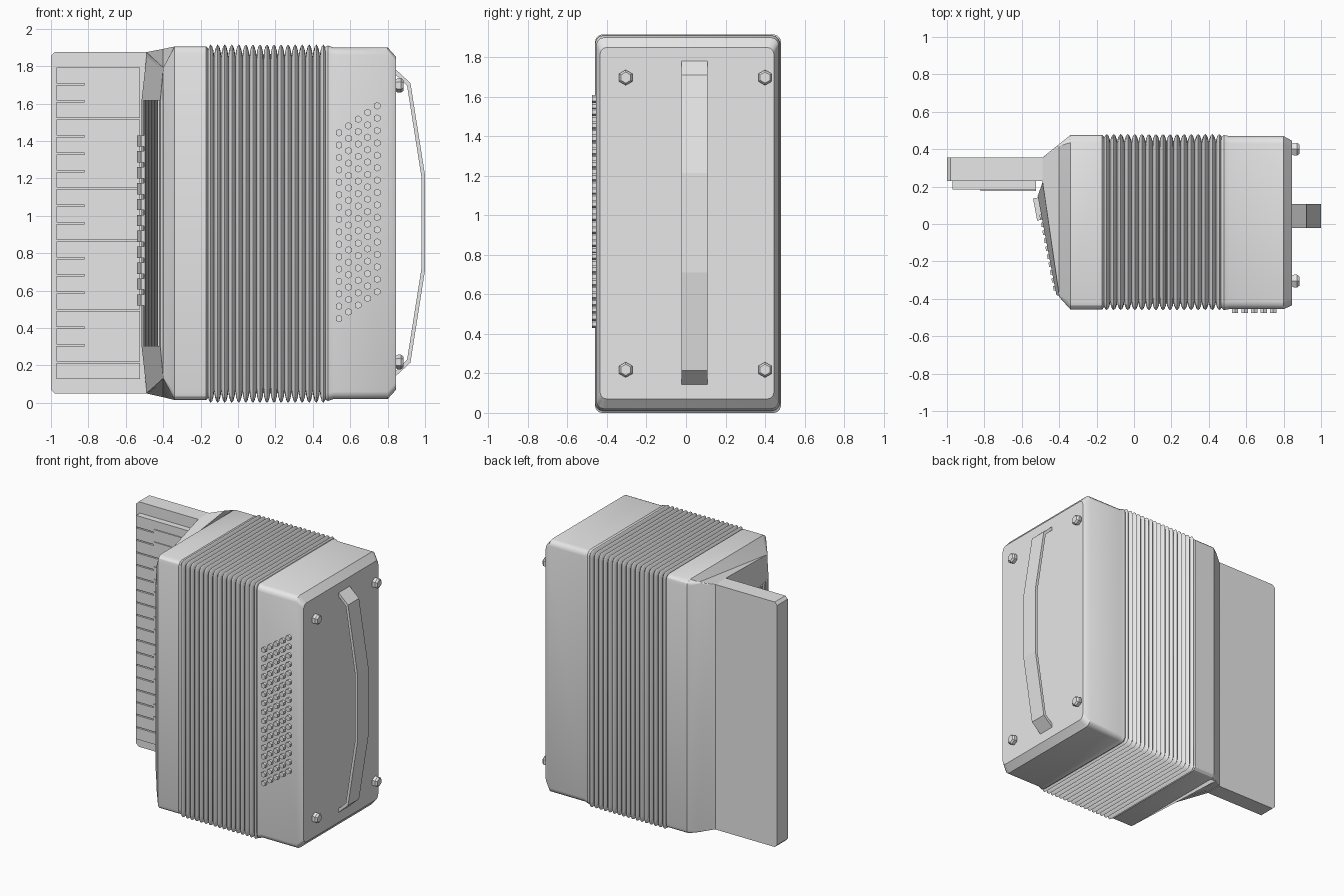
import bpy, bmesh, math
from mathutils import Matrix, Vector

cube = bpy.data.objects.get("Cube")
if cube:
    bpy.data.objects.remove(cube, do_unlink=True)

GREY = (0.8, 0.8, 0.8, 1.0)
mat = bpy.data.materials.new("plain grey")
mat.use_nodes = True
mat.diffuse_color = GREY
mat.node_tree.nodes["Principled BSDF"].inputs["Base Color"].default_value = GREY


def finish(bm, name, smooth=0):
    bmesh.ops.recalc_face_normals(bm, faces=bm.faces)
    mesh = bpy.data.meshes.new(name)
    bm.to_mesh(mesh)
    bm.free()
    mesh.materials.append(mat)
    obj = bpy.data.objects.new(name, mesh)
    bpy.context.collection.objects.link(obj)
    if smooth:
        bpy.ops.object.select_all(action="DESELECT")
        obj.select_set(True)
        bpy.context.view_layer.objects.active = obj
        bpy.ops.object.shade_smooth_by_angle(angle=math.radians(smooth))
    return obj


def loft(name, rings, smooth=0):
    """Skin a list of equal-sized rings and cap both ends."""
    bm = bmesh.new()
    rows = [[bm.verts.new(p) for p in ring] for ring in rings]
    n = len(rows[0])
    for a, b in zip(rows, rows[1:]):
        for i in range(n):
            j = (i + 1) % n
            bm.faces.new((a[i], a[j], b[j], b[i]))
    bm.faces.new(rows[0])
    bm.faces.new(rows[-1])
    return finish(bm, name, smooth)


def section(x, y0, y1, z0, z1, r, dip=0):
    """Rounded rectangle across x; dip shortens its front side."""
    ring = []
    corners = ((y1 - r, z1 - r, 0), (y0 + r, z1 - r - dip, 1),
               (y0 + r, z0 + r + dip, 2), (y1 - r, z0 + r, 3))
    for cy, cz, quarter in corners:
        for k in range(4):
            a = (quarter + k / 3) * math.pi / 2
            ring.append((x, cy + r * math.cos(a), cz + r * math.sin(a)))
    return ring


def add_box(bm, center, size, turn=0):
    m = Matrix.Translation(center) @ Matrix.Rotation(turn, 4, "Z")
    bmesh.ops.create_cube(bm, size=1, matrix=m @ Matrix.Diagonal((*size, 1)))


# Bass case, chamfered towards its end plate
loft("bass_case", [
    section(0.46, -0.44, 0.46, 0.02, 1.9, 0.04),
    section(0.48, -0.46, 0.475, 0.01, 1.91, 0.04),
    section(0.51, -0.455, 0.47, 0.02, 1.9, 0.04),
    section(0.8, -0.455, 0.47, 0.02, 1.9, 0.04),
    section(0.845, -0.435, 0.445, 0.07, 1.85, 0.035)], 35)

# Treble case, tapering to the keyboard
loft("treble_case", [
    section(-0.16, -0.445, 0.465, 0.025, 1.895, 0.04),
    section(-0.17, -0.457, 0.475, 0.015, 1.905, 0.04),
    section(-0.34, -0.457, 0.475, 0.015, 1.905, 0.04),
    section(-0.4, -0.39, 0.427, 0.03, 1.892, 0.01, 0.1),
    section(-0.49, 0.23, 0.355, 0.05, 1.875, 0.004)], 25)

# Bellows with rounded folds
FOLDS, X0, X1 = 17, -0.165, 0.475
rings = []
for f in range(FOLDS):
    for t in (0, 0.1, 0.28, 0.5, 0.72, 0.9):
        inset = 0.04 * (1 - math.sin(math.pi * t) ** 0.7)
        x = X0 + (X1 - X0) * (f + t) / FOLDS
        rings.append(section(x, -0.46 + inset, 0.48 - inset,
                             inset * 1.5, 1.915 - inset * 1.5, 0.035))
loft("bellows", rings, 40)

# Keyboard bed with clipped outer corners
outline = ((-0.485, 0.05), (-0.98, 0.05), (-1, 0.07),
           (-1, 1.855), (-0.98, 1.875), (-0.485, 1.875))
loft("keyboard_bed", [[(x, y, z) for x, z in outline] for y in (0.23, 0.355)])

# White and black keys
KEYS, LOW, HIGH = 18, 0.123, 1.797
pitch = (HIGH - LOW) / KEYS
bm = bmesh.new()
for k in range(KEYS):
    add_box(bm, (-0.747, 0.21, HIGH - (k + 0.5) * pitch), (0.445, 0.05, pitch - 0.008))
finish(bm, "white_keys")
bm = bmesh.new()
for k in range(1, KEYS):
    if k not in (3, 7, 10, 14, 17):
        add_box(bm, (-0.672, 0.2, HIGH - k * pitch), (0.295, 0.045, 0.053))
finish(bm, "black_keys")

# Raised grille mount on the slanted face
def mount_ring(z_front, z_back, raised):
    front, back = ((-0.415, -0.38), (-0.515, 0.15)) if raised else ((-0.4, -0.385), (-0.488, 0.225))
    return [(-0.38, -0.37, z_front), (*front, z_front),
            (*back, z_back), (-0.47, 0.22, z_back)]

loft("grille_mount", [mount_ring(0.13, 0.06, False), mount_ring(0.3, 0.3, True),
                      mount_ring(1.62, 1.62, True), mount_ring(1.79, 1.865, False)])

# Grille ribs and register switches follow the slant
start, end = Vector((-0.415, -0.38, 0)), Vector((-0.515, 0.15, 0))
slant = math.atan2(end.y - start.y, end.x - start.x)
bm = bmesh.new()
for i in range(10):
    p = start.lerp(end, 0.07 + i * 0.08)
    add_box(bm, (p.x, p.y, 0.96), (0.024, 0.02, 1.32), slant)
finish(bm, "grille_ribs")
bm = bmesh.new()
for i in range(11):
    add_box(bm, (-0.514, 0.08, 1.4 - i * 0.085), (0.12, 0.03, 0.06), slant)
finish(bm, "register_switches")

# Bass buttons in slanting columns
bm = bmesh.new()
ROWS = 16
for c in range(5):
    for r in range(ROWS):
        z = 0.45 + c * 0.036 + r * 0.994 / (ROWS - 1)
        m = Matrix.Translation((0.54 + c * 0.051, -0.46, z)) @ Matrix.Rotation(math.pi / 2, 4, "X")
        bmesh.ops.create_cone(bm, cap_ends=True, segments=6, radius1=0.02,
                              radius2=0.02, depth=0.032, matrix=m)
finish(bm, "bass_buttons")

# Hexagonal feet on the end plate
for side, y in (("front", -0.305), ("back", 0.4)):
    for level, z in (("lower", 0.218), ("upper", 1.697)):
        rings = []
        for x, r in ((0.84, 0.03), (0.855, 0.039), (0.872, 0.039), (0.885, 0.028)):
            rings.append([(x, y + r * math.sin(k * math.pi / 3), z + r * math.cos(k * math.pi / 3))
                          for k in range(6)])
        loft(f"{level}_{side}_foot", rings)

# Hand strap arching over the end plate
upper = [((0.84, 1.785), (0.84, 1.757)), ((0.922, 1.71), (0.904, 1.695)),
         ((1.0, 1.215), (0.98, 1.212))]
path = upper + [tuple((x, 1.925 - z) for x, z in pair) for pair in reversed(upper)]
loft("hand_strap", [[(*o[:1], -0.022, o[1]), (o[0], 0.108, o[1]),
                     (i[0], 0.108, i[1]), (i[0], -0.022, i[1])] for o, i in path])
